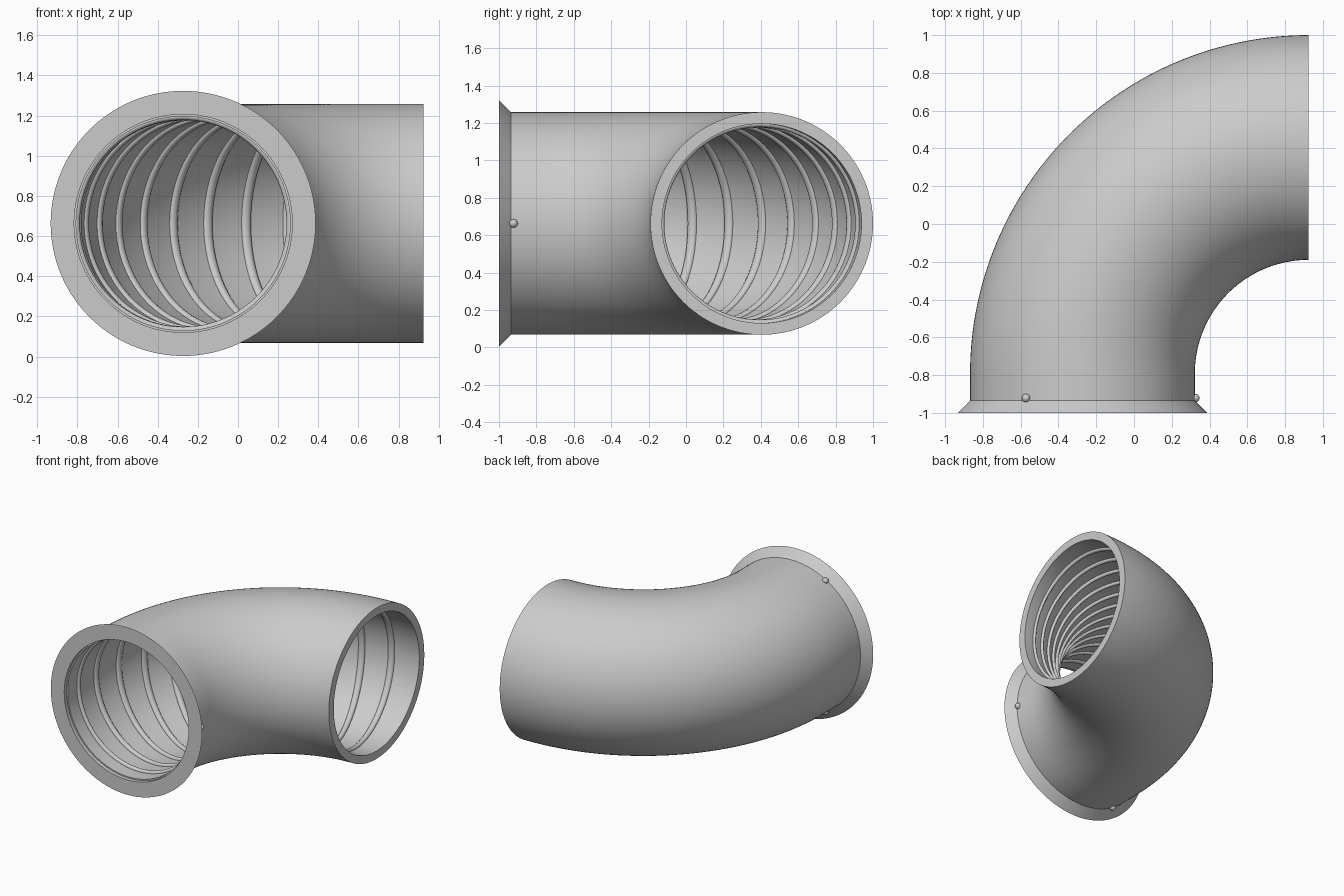
import bpy, bmesh, math
from mathutils import Vector

if "Cube" in bpy.data.objects:
    bpy.data.objects.remove(bpy.data.objects["Cube"])

ZC = 0.663            # height of pipe axis
BEND = 1.198          # bend radius of the axis
CX, CY = 0.925, -0.793  # centre of the bend
L0 = CY + 1.0         # straight length before the bend
TOTAL = L0 + BEND * math.pi / 2
OUTER, INNER = 0.595, 0.533


def on_tube(s, r, phi):
    """Point at distance s along the axis, radius r, angle phi round it."""
    a = max(0.0, (s - L0) / BEND)
    side = Vector((math.cos(a), -math.sin(a), 0))
    y = CY + min(0.0, s - L0)
    pos = Vector((CX - BEND * math.cos(a), y + BEND * math.sin(a), ZC))
    return pos + r * (math.cos(phi) * side + math.sin(phi) * Vector((0, 0, 1)))


def smooth(ob):
    bpy.ops.object.select_all(action='DESELECT')
    ob.select_set(True)
    bpy.context.view_layer.objects.active = ob
    bpy.ops.object.shade_smooth_by_angle(angle=math.radians(40))


def sweep(name, profile, n=128):
    """Revolve a closed (s, r) profile around the bent axis."""
    bm = bmesh.new()
    rows = [[bm.verts.new(on_tube(s, r, 2 * math.pi * i / n)) for i in range(n)]
            for s, r in profile]
    for j, row in enumerate(rows):
        nxt = rows[(j + 1) % len(rows)]
        for i in range(n):
            k = (i + 1) % n
            bm.faces.new((row[i], row[k], nxt[k], nxt[i]))
    bmesh.ops.recalc_face_normals(bm, faces=bm.faces)
    me = bpy.data.meshes.new(name)
    bm.to_mesh(me)
    bm.free()
    ob = bpy.data.objects.new(name, me)
    bpy.context.collection.objects.link(ob)
    smooth(ob)
    return ob


# Hollow elbow pipe
stations = [0.03] + [L0 + (TOTAL - L0) * i / 64 for i in range(65)]
sweep("elbow_pipe", [(s, OUTER) for s in stations] +
      [(s, INNER) for s in reversed(stations)])

# Flared flange at the front mouth
sweep("flange", [(0, 0.66), (0.066, 0.594), (0.066, 0.543), (0, 0.543)])

# Ribs lining the inside, evenly spaced along the axis
for k in range(1, 13):
    s0 = TOTAL * k / 13
    sweep(f"inner_rib_{k}", [(s0 + 0.018 * math.cos(t * math.pi / 6),
                              INNER + 0.018 * math.sin(t * math.pi / 6))
                             for t in range(12)], 96)

# Three small studs behind the flange
for k in range(3):
    p = on_tube(0.078, 0.597, k * 2 * math.pi / 3)
    bpy.ops.mesh.primitive_uv_sphere_add(segments=16, ring_count=8,
                                         radius=0.023, location=p)
    stud = bpy.context.object
    stud.name = f"stud_{k + 1}"
    smooth(stud)
